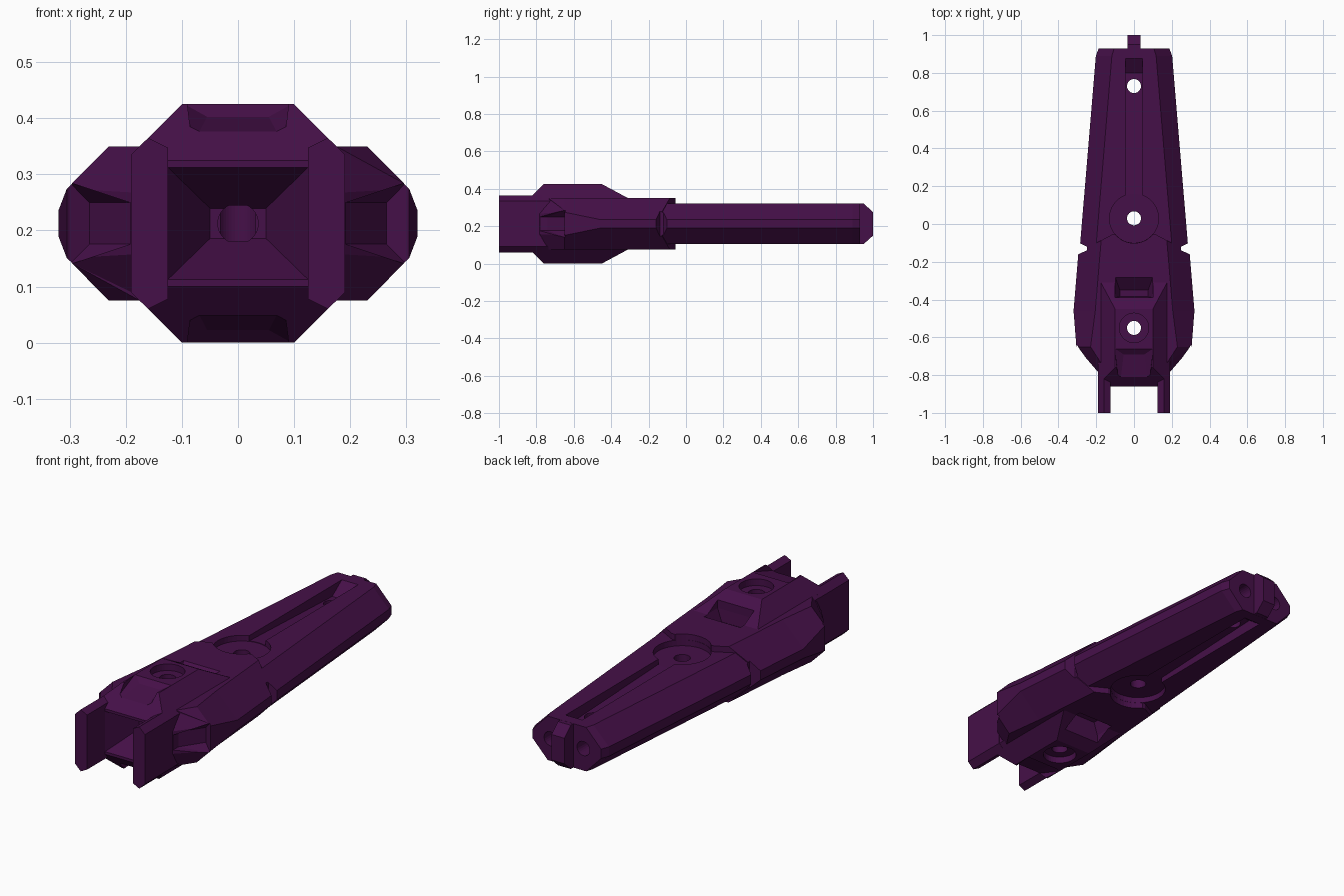
import bpy, bmesh
from math import pi
from mathutils import Matrix, Vector

if "Cube" in bpy.data.objects:
    bpy.data.objects.remove(bpy.data.objects["Cube"])

MID = 0.2125  # the model is symmetric about this height
mat = bpy.data.materials.new("dark_purple")
mat.diffuse_color = (0.06, 0.005, 0.065, 1)
mat.use_nodes = True
mat.node_tree.nodes["Principled BSDF"].inputs["Base Color"].default_value = mat.diffuse_color


def finish(name, bm):
    bmesh.ops.recalc_face_normals(bm, faces=bm.faces)
    me = bpy.data.meshes.new(name)
    bm.to_mesh(me)
    bm.free()
    me.materials.append(mat)
    ob = bpy.data.objects.new(name, me)
    ob.location.z = MID
    bpy.context.collection.objects.link(ob)
    return ob


def loft(name, rings):
    """Octagonal sections: y, side half width, side half height, top half width, top half height."""
    bm = bmesh.new()
    loops = []
    for y, w, sh, t, h in rings:
        sec = [(w, -sh), (w, sh), (t, h), (-t, h), (-w, sh), (-w, -sh), (-t, -h), (t, -h)]
        loops.append([bm.verts.new((x, y, z)) for x, z in sec])
    for a, b in zip(loops, loops[1:]):
        for i in range(8):
            j = (i + 1) % 8
            bm.faces.new((a[i], a[j], b[j], b[i]))
    bm.faces.new(loops[0])
    bm.faces.new(loops[-1])
    return finish(name, bm)


def hull(name, pts):
    bm = bmesh.new()
    for p in pts:
        bm.verts.new(p)
    bmesh.ops.convex_hull(bm, input=bm.verts)
    return finish(name, bm)


def prism(name, poly, z0=-0.4, z1=0.4):
    bm = bmesh.new()
    f = bm.faces.new([bm.verts.new((x, y, z0)) for x, y in poly])
    ext = bmesh.ops.extrude_face_region(bm, geom=[f])["geom"]
    bmesh.ops.translate(bm, vec=(0, 0, z1 - z0),
                        verts=[v for v in ext if isinstance(v, bmesh.types.BMVert)])
    return finish(name, bm)


def cyl(r, centre, depth, along_y=False, seg=40):
    bm = bmesh.new()
    m = Matrix.Translation(Vector(centre))
    if along_y:
        m = m @ Matrix.Rotation(pi / 2, 4, 'X')
    bmesh.ops.create_cone(bm, cap_ends=True, segments=seg, radius1=r, radius2=r,
                          depth=depth, matrix=m)
    return finish("cutter", bm)


def combine(target, tools, op='DIFFERENCE'):
    bpy.context.view_layer.objects.active = target
    for tool in tools:
        mod = target.modifiers.new("bool", 'BOOLEAN')
        mod.operation, mod.solver, mod.object = op, 'EXACT', tool
        bpy.ops.object.modifier_apply(modifier=mod.name)
        bpy.data.objects.remove(tool)


def both_x(pts):
    return [(s * p[0], *p[1:]) for p in pts for s in (1, -1)]


# Housing: wide flanks, raised hump and two front cheeks
housing = loft("housing", [(-0.79, 0.185, 0.055, 0.14, 0.1375),
                           (-0.65, 0.305, 0.062, 0.23, 0.1375),
                           (-0.46, 0.32, 0.023, 0.205, 0.1375),
                           (-0.16, 0.295, 0.023, 0.18, 0.1375),
                           (-0.055, 0.286, 0.023, 0.171, 0.1375)])
hump = loft("hump", [(-0.86, 0.19, 0.11, 0.188, 0.1125),
                     (-0.82, 0.19, 0.1225, 0.16, 0.1525),
                     (-0.76, 0.19, 0.1225, 0.10, 0.2125),
                     (-0.45, 0.19, 0.1225, 0.10, 0.2125),
                     (-0.305, 0.19, 0.1225, 0.178, 0.1345)])
cheeks = []
for s in (1, -1):
    sec = [(0.191, 0.1225), (0.16, 0.1525), (0.125, 0.135)]
    cheeks.append(hull("cheek", [(s * x, y, k * z) for x, z in sec
                                 for y in (-1, -0.77) for k in (1, -1)]))
combine(housing, [hump] + cheeks, 'UNION')

# Housing cut-outs: V-shaped rear edge and flank pockets
cuts = []
for s in (1, -1):
    v_edge = [(0.42, -0.215), (0.25, -0.14), (0.25, -0.128), (0.115, -0.055), (0.115, 0.1), (0.42, 0.1)]
    cuts.append(prism("cutter", [(s * x, y) for x, y in v_edge]))
    pocket = [(0.192, -0.82, 0.037), (0.33, -0.67, 0.08), (0.30, -0.645, 0.073),
              (0.192, -0.74, 0.037), (0.265, -0.63, 0.037)]
    cuts.append(hull("cutter", [(s * x, y, k * z) for x, y, z in pocket for k in (1, -1)]))
# Front funnel and its bore
cuts.append(hull("cutter", both_x([(0.125, -0.861, 0.1), (0.125, -0.861, -0.1),
                                   (0.05, -0.70, 0.027), (0.05, -0.70, -0.027)])))
cuts.append(cyl(0.036, (0, -0.64, 0), 0.14, True))
# Upper and lower pockets, notches and counterbores
for k in (1, -1):
    cuts.append(hull("cutter", both_x([(0.075, -0.385, 0.08 * k), (0.075, -0.35, 0.08 * k),
                                       (0.10, -0.39, 0.14 * k), (0.10, -0.28, 0.14 * k),
                                       (0.10, -0.39, 0.25 * k), (0.10, -0.28, 0.25 * k)])))
    cuts.append(hull("cutter", both_x([(0.077, -0.88, 0.148 * k), (0.055, -0.69, 0.19 * k),
                                       (0.08, -0.88, 0.26 * k), (0.10, -0.66, 0.215 * k),
                                       (0.10, -0.66, 0.26 * k)])))
    cuts.append(cyl(0.078, (0, -0.55, 0.28 * k), 0.2))
    cuts.append(cyl(0.131, (0, 0.03, 0.18 * k), 0.2))
cuts.append(cyl(0.037, (0, -0.55, 0), 1))
combine(housing, cuts)

# Long tapering bar with end nub
bar = loft("bar", [(-0.14, 0.288, 0.023, 0.203, 0.1085),
                   (0.89, 0.202, 0.023, 0.117, 0.1085),
                   (0.93, 0.187, 0.023, 0.105, 0.1085)])
nub = hull("nub", both_x([(0.035, y, k * z) for k in (1, -1)
                          for y, z in ((0.87, 0.108), (0.95, 0.108), (1.0, 0.063))]))
combine(bar, [nub], 'UNION')
cuts = []
for s in (1, -1):
    edge = [(0.42, -0.034), (0.25, -0.12), (0.24, -0.2), (0.42, -0.2)]
    cuts.append(prism("cutter", [(s * x, y) for x, y in edge]))
    cuts.append(cyl(0.035, (s * 0.09, 0.93, 0), 0.16, True, 24))
    # pivot recess and long groove, upper and lower
    cuts.append(cyl(0.13, (0, 0.03, s * 0.18), 0.2))
    cuts.append(hull("cutter", both_x([(0.045, 0.1, 0.085 * s), (0.045, 0.80, 0.055 * s),
                                       (0.045, 0.875, 0.1085 * s), (0.045, 0.875, 0.2 * s),
                                       (0.045, 0.1, 0.2 * s)])))
for y in (0.03, 0.73):
    cuts.append(cyl(0.037, (0, y, 0), 1))
combine(bar, cuts)
